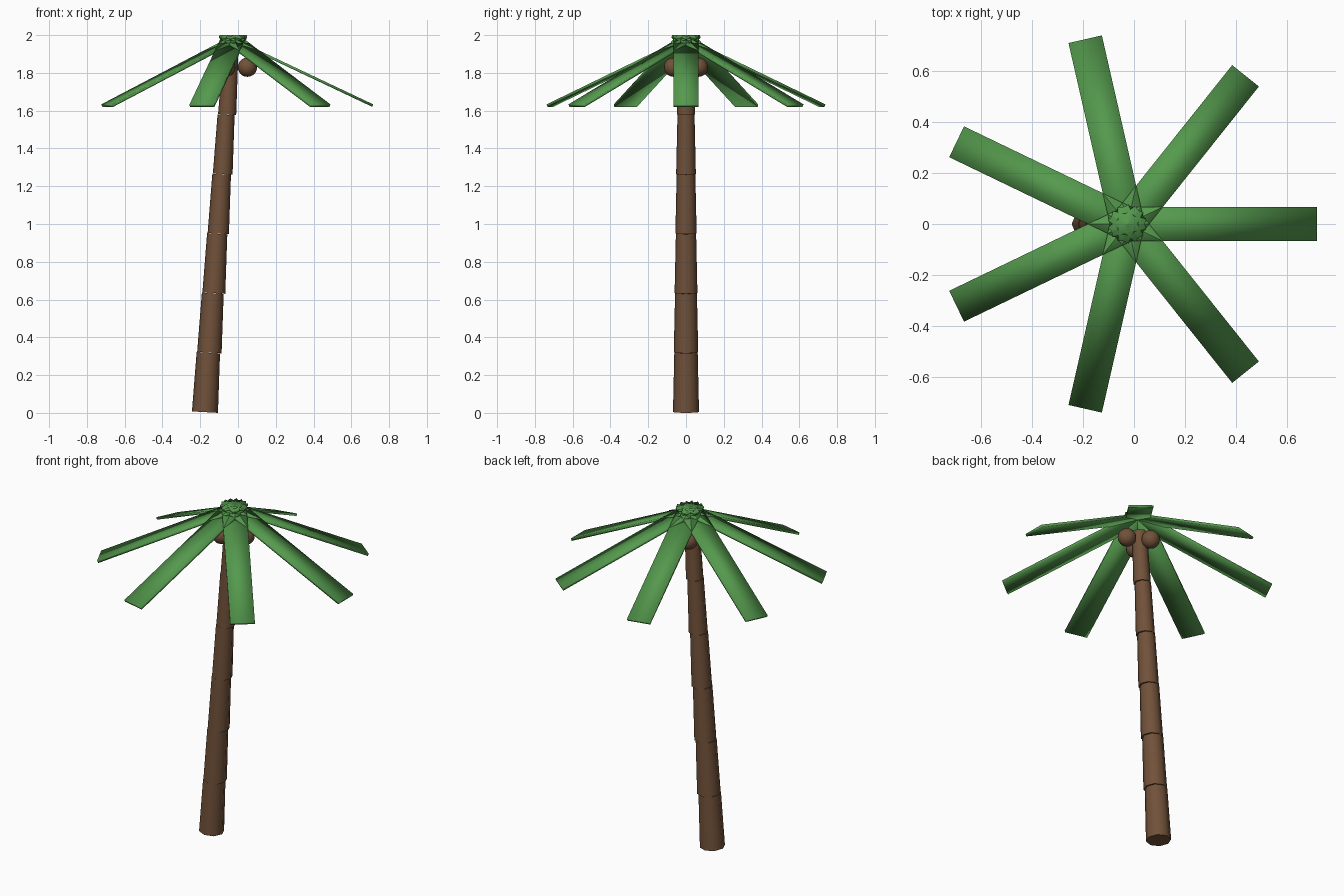
import bpy
from math import cos, sin, pi, tau, atan2, hypot
from mathutils import Vector, Matrix

cube = bpy.data.objects.get("Cube")
if cube:
    bpy.data.objects.remove(cube, do_unlink=True)


def make_material(name, rgb):
    mat = bpy.data.materials.new(name)
    mat.use_nodes = True
    mat.diffuse_color = (*rgb, 1)
    mat.node_tree.nodes["Principled BSDF"].inputs["Base Color"].default_value = (*rgb, 1)
    return mat


bark = make_material("bark_brown", (0.165, 0.083, 0.042))
leaf = make_material("leaf_green", (0.09, 0.32, 0.075))


def finish(name, mat):
    obj = bpy.context.object
    obj.name = name
    obj.data.materials.append(mat)
    return obj


# Leaning trunk: tapered segments, each with a small lip over the one below
SEGMENTS, SEG_HEIGHT, LEAN = 6, 0.315, 0.057
for i in range(SEGMENTS):
    base = Vector((-0.175 + 0.0235 * i, 0, 0.004 + SEG_HEIGHT * i))
    radius = 0.069 - 0.0042 * i
    axis = Vector((sin(LEAN), 0, cos(LEAN)))
    bpy.ops.mesh.primitive_cone_add(
        vertices=8, radius1=radius, radius2=radius - 0.007, depth=SEG_HEIGHT,
        location=base + axis * SEG_HEIGHT / 2, rotation=(0, LEAN, 0))
    # Put a corner on the x axis
    finish(f"trunk_segment_{i + 1}", bark)
    bpy.ops.object.shade_smooth_by_angle(angle=pi / 3)

# Fronds: thin sloping slabs that cross just behind the crown centre
CROWN_X = -0.026
FRONDS, WIDTH, THICK = 7, 0.134, 0.014
inner, outer = Vector((-0.035, 0, 1.993)), Vector((0.739, 0, 1.627))
run = outer - inner
slope = atan2(-run.z, run.x)
for i in range(FRONDS):
    bpy.ops.mesh.primitive_cube_add(size=1)
    frond = finish(f"frond_{i + 1}", leaf)
    frond.matrix_world = (
        Matrix.Translation((CROWN_X, 0, 0))
        @ Matrix.Rotation(tau * i / FRONDS, 4, "Z")
        @ Matrix.Translation((inner + outer) / 2)
        @ Matrix.Rotation(slope, 4, "Y")
        @ Matrix.Diagonal((hypot(run.x, run.z), WIDTH, THICK, 1)))
    bpy.ops.object.transform_apply(location=False, rotation=False, scale=True)
    bpy.ops.object.shade_smooth()

# Three coconuts around the trunk top
for i in range(3):
    a = tau * i / 3
    bpy.ops.mesh.primitive_uv_sphere_add(
        segments=16, ring_count=10, radius=0.051,
        location=(CROWN_X + 0.076 * cos(a), 0.076 * sin(a), 1.83))
    finish(f"coconut_{i + 1}", bark)
    bpy.ops.object.shade_smooth()
